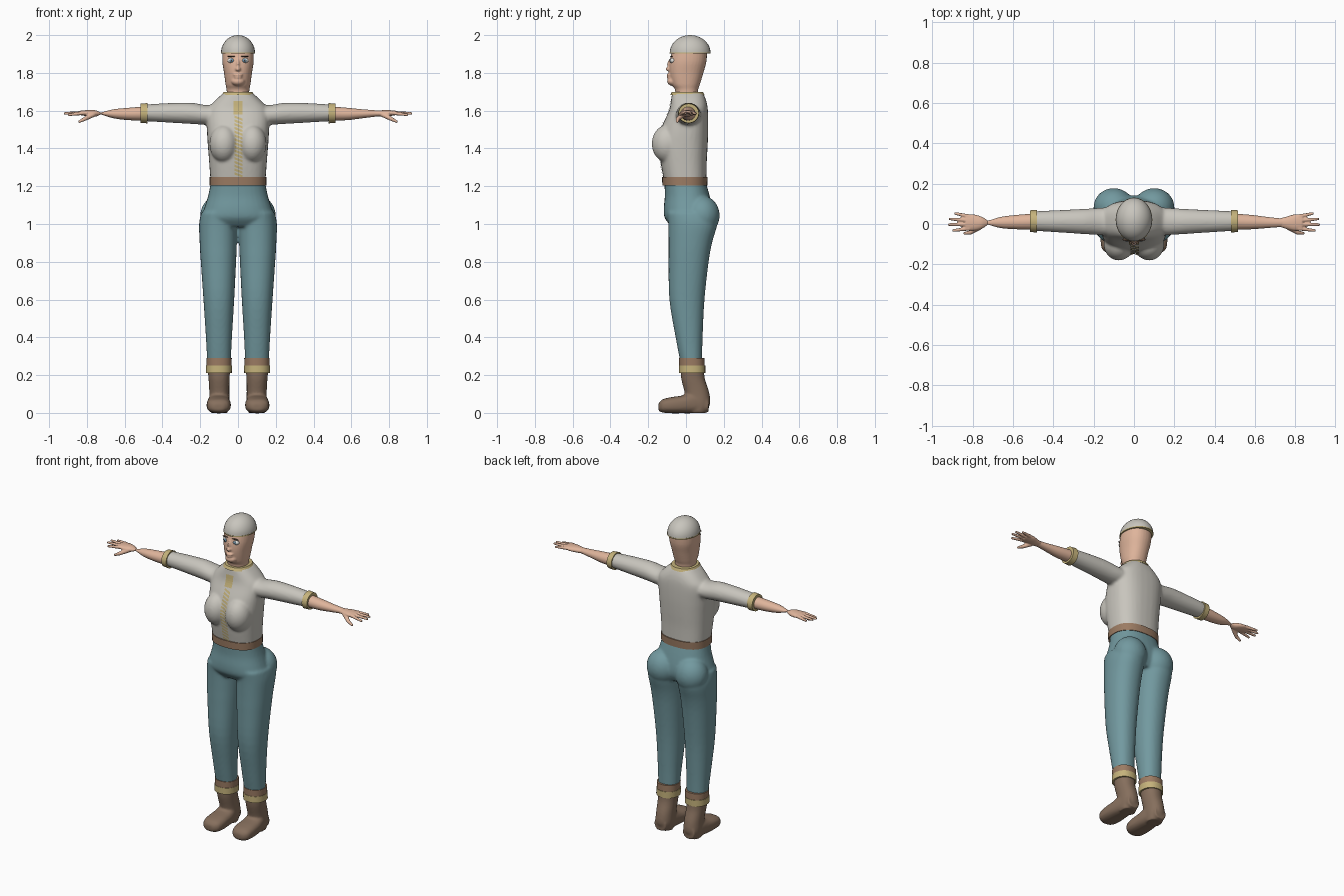
import bpy, bmesh, math
from mathutils import Vector, Matrix

if "Cube" in bpy.data.objects:
    bpy.data.objects.remove(bpy.data.objects["Cube"])


def material(name, *rgb):
    m = bpy.data.materials.new(name)
    m.use_nodes = True
    m.diffuse_color = (*rgb, 1)
    m.node_tree.nodes["Principled BSDF"].inputs["Base Color"].default_value = (*rgb, 1)
    return m


CLOTH = material("off white cloth", .58, .56, .51)
TEAL = material("teal trousers", .17, .32, .35)
SKIN = material("skin", .74, .46, .33)
BOOT = material("dark brown leather", .24, .16, .11)
BELT = material("light brown leather", .33, .20, .125)
GOLD = material("gold trim", .56, .45, .20)
WHITE = material("eye white", .75, .75, .72)
BLUE = material("iris blue", .16, .30, .42)
DARK = material("dark brow", .08, .05, .035)


def loft(bm, axis, rows, side=1, power=2.0, steps=4, n=32):
    """Skin of rounded sections; a row is (position, a_min, a_max, b_min, b_max)."""
    rows = [Vector(r) for r in rows]
    path = []
    for i in range(len(rows) - 1):
        p, q = rows[max(i - 1, 0)], rows[min(i + 2, len(rows) - 1)]
        a, b = rows[i], rows[i + 1]
        for k in range(steps):
            t = k / steps
            path.append(((2 * a) + (b - p) * t + (2 * p - 5 * a + 4 * b - q) * t ** 2
                         + (3 * a - p - 3 * b + q) * t ** 3) / 2)
    path.append(rows[-1])
    rings = []
    for t, a0, a1, b0, b1 in path:
        ring = []
        for k in range(n):
            c, s = math.cos(math.tau * k / n), math.sin(math.tau * k / n)
            c = math.copysign(abs(c) ** (2 / power), c)
            s = math.copysign(abs(s) ** (2 / power), s)
            a, b = (a0 + a1) / 2 + c * (a1 - a0) / 2, (b0 + b1) / 2 + s * (b1 - b0) / 2
            x, y, z = {"x": (t, a, b), "y": (a, t, b), "z": (a, b, t)}[axis]
            ring.append(bm.verts.new((side * x, y, z)))
        rings.append(ring)
    for r, q in zip(rings, rings[1:]):
        for k in range(n):
            bm.faces.new((r[k], r[(k + 1) % n], q[(k + 1) % n], q[k]))
    bm.faces.new(rings[0])
    bm.faces.new(rings[-1])


def ball(bm, centre, radii):
    mat = Matrix.Translation(centre) @ Matrix.Diagonal((*radii, 1))
    return bmesh.ops.create_uvsphere(bm, u_segments=32, v_segments=20, radius=1, matrix=mat)["verts"]


def finger(bm, start, end, r0, r1, side):
    a, b = Vector(start), Vector(end)
    a.x, b.x = a.x * side, b.x * side
    turn = (b - a).to_track_quat("Z", "Y").to_matrix().to_4x4()
    bmesh.ops.create_cone(bm, cap_ends=True, segments=12, radius1=r0, radius2=r1,
                          depth=(b - a).length, matrix=Matrix.Translation((a + b) / 2) @ turn)
    ball(bm, b, (r1, r1, r1))


def finish(name, bm, mat, voxel=0, relax=4):
    """Make the object; a voxel size melts overlapping shells into one skin."""
    bmesh.ops.recalc_face_normals(bm, faces=bm.faces)
    me = bpy.data.meshes.new(name)
    bm.to_mesh(me)
    bm.free()
    me.materials.append(mat)
    me.polygons.foreach_set("use_smooth", [True] * len(me.polygons))
    me.set_sharp_from_angle(angle=math.radians(40))
    ob = bpy.data.objects.new(name, me)
    bpy.context.scene.collection.objects.link(ob)
    if voxel:
        r = ob.modifiers.new("Blend", "REMESH")
        r.mode, r.voxel_size, r.use_smooth_shade = "VOXEL", voxel, True
        s = ob.modifiers.new("Relax", "SMOOTH")
        s.factor, s.iterations = .5, relax
    return ob


def part(name, axis, rows, mat, side=1, power=2.0, steps=1):
    bm = bmesh.new()
    loft(bm, axis, rows, side, power, steps)
    return finish(name, bm, mat)


# Shirt: trunk, bust and sleeves
bm = bmesh.new()
loft(bm, "z", [(1.22, -.145, .145, -.115, .108), (1.33, -.153, .153, -.135, .11),
               (1.42, -.16, .16, -.145, .115), (1.51, -.165, .165, -.13, .118),
               (1.6, -.163, .163, -.09, .116), (1.65, -.125, .125, -.08, .108),
               (1.695, -.076, .076, -.074, .09)], power=2.5)
for s in (1, -1):
    ball(bm, (s * .075, -.098, 1.425), (.076, .083, .1))
    loft(bm, "x", [(.08, -.06, .085, 1.52, 1.63), (.17, -.055, .08, 1.525, 1.63),
                   (.25, -.05, .075, 1.53, 1.642), (.37, -.042, .069, 1.537, 1.64),
                   (.5, -.034, .063, 1.545, 1.632)], s)
shirt = finish("shirt", bm, CLOTH, .008, 6)

# Trousers: hips, seat and legs
bm = bmesh.new()
loft(bm, "z", [(1.225, -.143, .143, -.115, .104), (1.15, -.158, .158, -.112, .125),
               (1.08, -.18, .18, -.118, .14), (1.03, -.196, .196, -.112, .14),
               (.985, -.18, .18, -.075, .12)], power=2.3)
for s in (1, -1):
    ball(bm, (s * .1, .085, 1.045), (.1, .093, .105))
    loft(bm, "z", [(1.06, .005, .195, -.1, .15), (1.0, .003, .206, -.094, .165),
                   (.9, .006, .203, -.092, .138), (.8, .01, .197, -.092, .12),
                   (.6, .02, .183, -.088, .098), (.4, .032, .17, -.055, .088),
                   (.27, .038, .163, -.03, .085)], s, 2.2)
finish("trousers", bm, TEAL, .008, 6)

# Belt, collar and lacing
part("belt", "z", [(1.204, -.15, .15, -.125, .113), (1.25, -.15, .15, -.127, .115)], BELT, power=2.4)
part("collar", "z", [(1.683, -.086, .086, -.084, .098), (1.7, -.076, .076, -.074, .09)], GOLD, power=2.2)
bm = bmesh.new()


def lace(x0, x1, z0, drop, height, cells=6):
    for k in range(cells):
        a, b = k / cells, (k + 1) / cells
        corners = [(a, 0), (b, 0), (b, 1), (a, 1)]
        bm.faces.new([bm.verts.new((x0 + (x1 - x0) * t, -.4, z0 - drop * t + height * h))
                      for t, h in corners])


for i in range(6):
    lace(-.025, .025, 1.58 + i * .012, 0, .012)
for i in range(16):
    lace(-.018, .024, 1.262 + i * .02, .016, .012)
lacing = finish("lacing", bm, GOLD)
wrap = lacing.modifiers.new("Lie on shirt", "SHRINKWRAP")
wrap.target, wrap.wrap_method, wrap.use_project_y = shirt, "PROJECT", True
wrap.wrap_mode, wrap.offset = "OUTSIDE_SURFACE", .004

# Head, neck and face
bm = bmesh.new()
loft(bm, "z", [(1.66, -.06, .06, -.058, .062), (1.71, -.06, .06, -.058, .064),
               (1.74, -.066, .066, -.075, .074), (1.8, -.074, .074, -.088, .092),
               (1.86, -.083, .083, -.086, .108), (1.93, -.083, .083, -.07, .112)], power=2.2)
ball(bm, (0, -.068, 1.755), (.036, .032, .024))
ball(bm, (0, -.082, 1.79), (.026, .022, .008))
ball(bm, (0, -.082, 1.776), (.024, .02, .007))
ball(bm, (0, -.084, 1.82), (.015, .025, .013))
ball(bm, (0, -.078, 1.845), (.01, .022, .03))
finish("head", bm, SKIN, .005, 3)
for s, label in ((1, "left"), (-1, "right")):
    for name, x, y, z, radii, mat in (
            ("eye", .034, -.067, 1.865, (.021, .018, .015), WHITE),
            ("iris", .034, -.082, 1.865, (.010, .005, .010), BLUE),
            ("pupil", .034, -.0855, 1.865, (.004, .0025, .004), DARK),
            ("brow", .035, -.077, 1.887, (.022, .007, .003), DARK)):
        bm = bmesh.new()
        ball(bm, (s * x, y, z), radii)
        finish(label + "_" + name, bm, mat)

# Cap with its trim
bm = bmesh.new()
for v in ball(bm, (0, .022, 1.906), (.09, .108, .094)):
    v.co.z = max(v.co.z, 1.906)
finish("cap", bm, CLOTH)
part("cap_trim", "z", [(1.902, -.091, .091, -.087, .131), (1.909, -.091, .091, -.087, .131)], GOLD)

for s, label in ((1, "left_"), (-1, "right_")):
    # Cuff and forearm, the right wrist being drawn in thin
    part(label + "cuff", "x", [(.48, -.042, .07, 1.533, 1.64), (.515, -.04, .068, 1.535, 1.637)], GOLD, s)
    pinch = 0 if s > 0 else .012
    part(label + "forearm", "x", [(.49, -.028, .052, 1.547, 1.622), (.58, -.026, .045, 1.55, 1.615),
                                  (.66, -.02, .035, 1.56, 1.607),
                                  (.725, -.015 + pinch, .028 - pinch, 1.568 + pinch, 1.602 - pinch),
                                  (.75, -.015 + pinch, .028 - pinch, 1.571 + pinch, 1.599 - pinch)],
         SKIN, s, steps=4)

    # Hand with spread fingers and lowered thumb
    bm = bmesh.new()
    loft(bm, "x", [(.722, -.014 + pinch, .028 - pinch, 1.57 + pinch, 1.6 - pinch),
                   (.755, -.024, .036, 1.568, 1.602), (.795, -.033, .048, 1.57, 1.603),
                   (.835, -.031, .047, 1.576, 1.6)], s)
    for y0, x1, y1, z1 in ((-.022, .895, -.032, 1.578), (-.002, .917, -.003, 1.585),
                           (.018, .912, .025, 1.587), (.037, .885, .052, 1.584)):
        finger(bm, (.815, y0, 1.588), (x1, y1, z1), .011, .007, s)
    finger(bm, (.765, -.015, 1.58), (.81, -.042, 1.557), .014, .011, s)
    finger(bm, (.81, -.042, 1.557), (.84, -.046, 1.542), .011, .007, s)
    finish(label + "hand", bm, SKIN, .004, 3)

    # Boot: shaft, heel and foot, with two bands above
    bm = bmesh.new()
    loft(bm, "z", [(.24, .04, .162, -.03, .094), (.18, .045, .156, -.025, .1),
                   (.11, .046, .152, -.008, .122), (.05, .046, .152, 0, .128),
                   (.0, .055, .145, .02, .105)], s, 2.2)
    loft(bm, "y", [(-.146, .075, .13, .012, .05), (-.125, .048, .158, .002, .071),
                   (-.08, .038, .166, -.002, .083), (-.02, .04, .164, -.002, .092),
                   (.05, .046, .155, -.002, .11), (.12, .062, .14, .005, .08)], s, 2.6)
    finish(label + "boot", bm, BOOT, .007, 4)
    part(label + "boot_band", "z", [(.21, .033, .17, -.038, .102), (.25, .032, .17, -.038, .102)], GOLD, s, 2.2)
    part(label + "boot_top", "z", [(.25, .034, .167, -.036, .099), (.29, .033, .168, -.037, .098)], BELT, s, 2.2)
